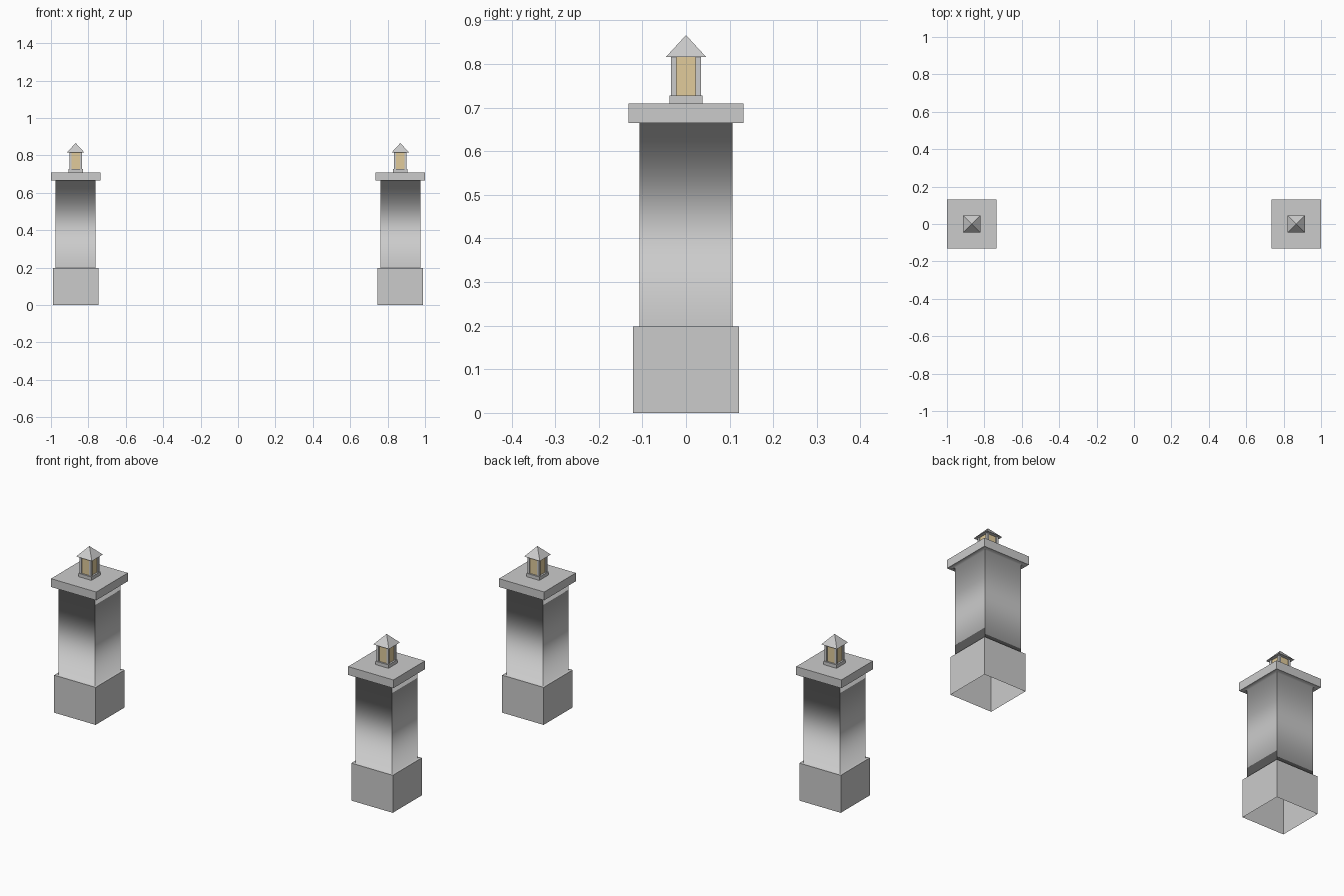
import bpy, bmesh

if "Cube" in bpy.data.objects:
    bpy.data.objects.remove(bpy.data.objects["Cube"])

PILLAR_X = 0.868

glow = bpy.data.materials.new("warm_glass")
glow.diffuse_color = (0.75, 0.6, 0.33, 1)
glow.use_nodes = True
glow.node_tree.nodes["Principled BSDF"].inputs["Base Color"].default_value = glow.diffuse_color


def square_loft(name, x, y, profile, close_bottom=True, soft=(), mat=None):
    """Stack square rings (half width, z); rings listed in soft stay unsharpened."""
    bm = bmesh.new()
    rings = []
    for h, z in profile:
        if h == 0:
            rings.append([bm.verts.new((0, 0, z))])
        else:
            rings.append([bm.verts.new((sx * h, sy * h, z))
                          for sx, sy in ((-1, -1), (1, -1), (1, 1), (-1, 1))])
    for a, b in zip(rings, rings[1:]):
        for i in range(4):
            j = (i + 1) % 4
            if len(b) == 1:
                bm.faces.new((a[i], a[j], b[0]))
            else:
                bm.faces.new((a[i], a[j], b[j], b[i]))
    if close_bottom:
        bm.faces.new(rings[0][::-1])
    if len(rings[-1]) == 4:
        bm.faces.new(rings[-1])
    soft_rings = [set(rings[i]) for i in soft]
    for f in bm.faces:
        f.smooth = bool(soft)
    for e in bm.edges:
        e.smooth = any(set(e.verts) <= r for r in soft_rings)
    me = bpy.data.meshes.new(name)
    bm.to_mesh(me)
    bm.free()
    ob = bpy.data.objects.new(name, me)
    ob.location = (x, y, 0)
    if mat:
        me.materials.append(mat)
    bpy.context.collection.objects.link(ob)
    return ob


for side, sx in (("left", -1), ("right", 1)):
    x = sx * PILLAR_X
    # plinth, shaft and cap slab: open underneath, soft at the shaft ends
    square_loft(side + "_pillar", x, 0,
                [(0.121, 0), (0.121, 0.198), (0.107, 0.198), (0.107, 0.665),
                 (0.132, 0.665), (0.132, 0.709)],
                close_bottom=False, soft=(2, 3))
    # lantern foot
    square_loft(side + "_lantern_foot", x, 0, [(0.038, 0.709), (0.038, 0.727)])
    # glowing panes
    square_loft(side + "_lantern_glass", x, 0,
                [(0.029, 0.727), (0.029, 0.816)], mat=glow)
    # corner posts
    for px in (-1, 1):
        for py in (-1, 1):
            square_loft(side + "_lantern_post", x + px * 0.028, py * 0.028,
                        [(0.006, 0.727), (0.006, 0.816)])
    # pyramid roof
    square_loft(side + "_lantern_roof", x, 0, [(0.046, 0.816), (0, 0.866)])
